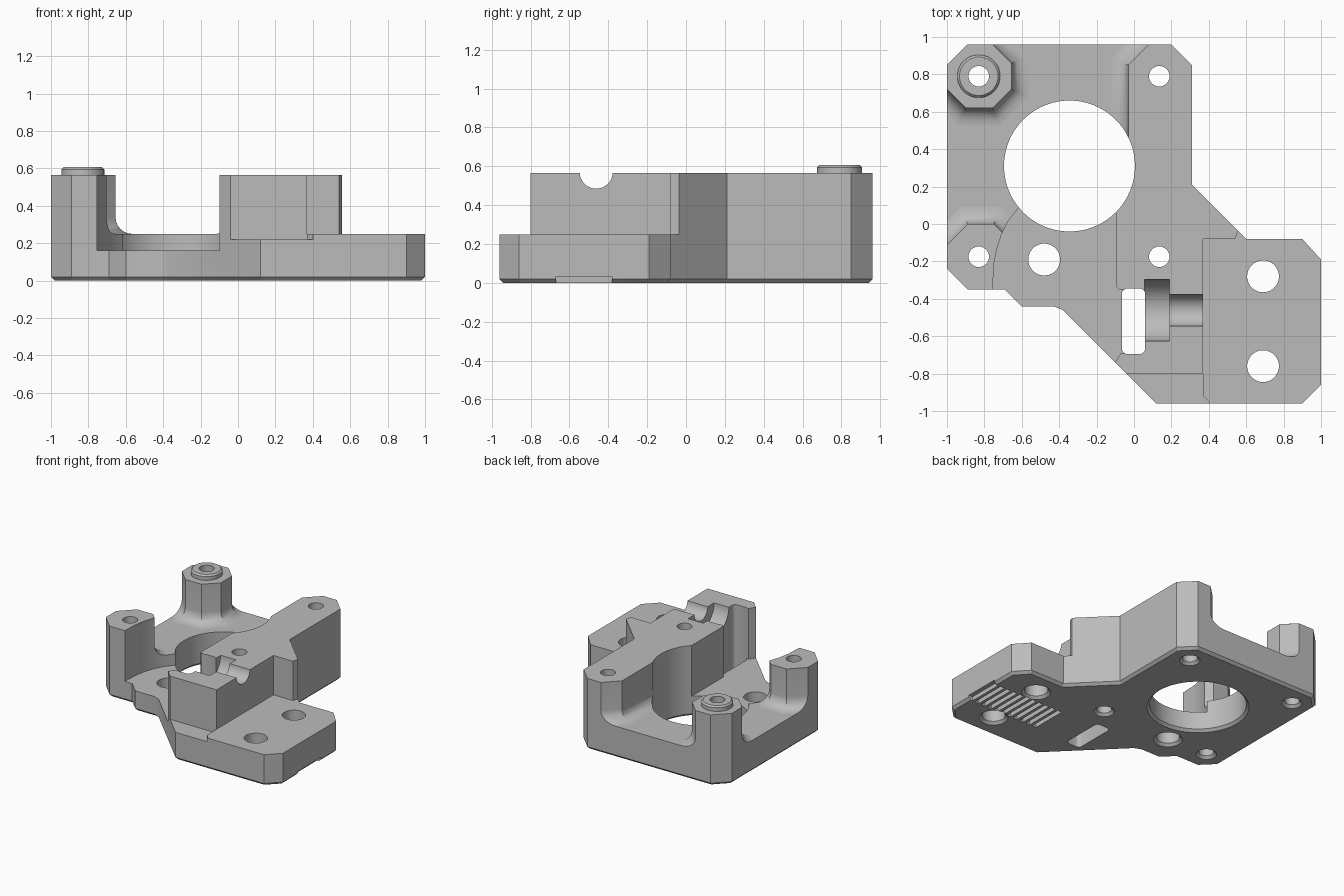
import bpy, bmesh, math
from mathutils import Vector, Matrix

cube = bpy.data.objects.get("Cube")
if cube:
    bpy.data.objects.remove(cube, do_unlink=True)

grey = bpy.data.materials.new("plain_grey")
grey.use_nodes = True
COLOUR = (0.5, 0.5, 0.5, 1)
grey.diffuse_color = COLOUR
for node in grey.node_tree.nodes:
    if node.type == 'BSDF_PRINCIPLED':
        node.inputs["Base Color"].default_value = COLOUR

DECK, TOP = 0.25, 0.565


def offset(poly, d):
    """Mitred outward offset of a counter-clockwise polygon."""
    pts = [Vector(p) for p in poly]
    out = []
    for i, p in enumerate(pts):
        a = (p - pts[i - 1]).normalized()
        b = (pts[(i + 1) % len(pts)] - p).normalized()
        na, nb = Vector((a.y, -a.x)), Vector((b.y, -b.x))
        out.append(p + (na + nb) * (d / (1 + na.dot(nb))))
    return out


def loft(name, poly, levels, matrix=None):
    """Solid with one offset copy of the polygon at each (z, offset) level."""
    bm = bmesh.new()
    rings = [[bm.verts.new((p.x, p.y, z)) for p in offset(poly, d)] for z, d in levels]
    n = len(poly)
    for low, high in zip(rings, rings[1:]):
        for i in range(n):
            j = (i + 1) % n
            bm.faces.new((low[i], low[j], high[j], high[i]))
    bm.faces.new(rings[0][::-1])
    bm.faces.new(rings[-1])
    if matrix:
        bm.transform(matrix)
    mesh = bpy.data.meshes.new(name)
    bm.to_mesh(mesh)
    bm.free()
    mesh.materials.append(grey)
    obj = bpy.data.objects.new(name, mesh)
    bpy.context.scene.collection.objects.link(obj)
    return obj


def circle(x, y, r, n=48):
    return [(x + r * math.cos(2 * math.pi * i / n), y + r * math.sin(2 * math.pi * i / n))
            for i in range(n)]


def rect(x0, x1, y0, y1):
    return [(x0, y0), (x1, y0), (x1, y1), (x0, y1)]


def carve(obj, cutters, trim=None):
    """Trim to the outline, subtract cutters, apply and shade."""
    jobs = [(trim, 'INTERSECT')] if trim else []
    for cutter, op in jobs + [(c, 'DIFFERENCE') for c in cutters]:
        mod = obj.modifiers.new("cut", 'BOOLEAN')
        mod.operation, mod.solver, mod.object = op, 'EXACT', cutter
    bpy.context.view_layer.update()
    dg = bpy.context.evaluated_depsgraph_get()
    mesh = bpy.data.meshes.new_from_object(obj.evaluated_get(dg))
    obj.modifiers.clear()
    obj.data = mesh
    bpy.ops.object.select_all(action='DESELECT')
    obj.select_set(True)
    bpy.context.view_layer.objects.active = obj
    bpy.ops.object.shade_smooth_by_angle(angle=math.radians(30))


# Plate outline, counter-clockwise
outline = [(-1, -0.24), (-0.89, -0.35), (-0.69, -0.35), (-0.6, -0.44), (-0.43, -0.44),
           (-0.38, -0.46), (0.12, -0.96), (0.9, -0.96), (1, -0.86), (1, -0.19),
           (0.9, -0.08), (0.6, -0.08), (0.31, 0.21), (0.31, 0.85), (0.2, 0.96),
           (-0.89, 0.96), (-1, 0.85)]

# Parts: plate, two pillars, rail and clamp head
plate = loft("base_plate", outline, [(0, -0.02), (0.02, 0), (DECK, 0)])

R = 0.09
steps = [k * math.pi / 12 for k in range(7)]
skirt = [(DECK + R * (1 - math.cos(a)), R * (1 - math.sin(a))) for a in steps] + [(TOP, 0)]
back_pillar = loft("back_pillar", [(-1.1, 0.82), (-0.9, 0.62), (-0.755, 0.62), (-0.655, 0.72),
                                   (-0.655, 0.86), (-0.895, 1.1), (-1.1, 1.1)], skirt)
front_pillar = loft("front_pillar", [(-1.1, -0.5), (-0.6, -0.5), (-0.6, -0.15),
                                     (-0.75, 0), (-0.89, 0), (-1.1, -0.21)], skirt)
rail = loft("back_rail", [(-0.03, 0.21), (0.5, 0.21), (0.5, 1.1), (0.22, 1.1), (-0.03, 0.85)], skirt)
head = loft("clamp_head", [(-0.3, -0.8), (0.37, -0.8), (0.37, -0.08), (0.54, -0.08),
                           (0.62, 0.15), (0.62, 0.21), (-0.3, 0.21)], [(DECK, 0), (TOP, 0)])
collar = loft("pillar_collar", circle(-0.83, 0.79, 0.115),
              [(TOP, 0), (0.595, 0), (0.607, -0.012)])

# Cutters
trim = loft("trim_cutter", outline, [(-1, 0), (2, 0)])
recess = loft("recess_cutter", [(-0.76, -0.7), (-0.2, -0.9), (-0.1, -0.74), (-0.07, -0.69),
                                (0, -0.69), (0, -0.35), (-0.08, -0.35), (-0.095, -0.335),
                                (-0.095, 0.1), (-0.3, 0.25), (-0.5, 0.2), (-0.61, 0.095),
                                (-0.67, 0.02), (-0.71, -0.06), (-0.735, -0.14),
                                (-0.75, -0.22), (-0.755, -0.35)], [(0.16, 0), (1, 0)])

flared = [(-0.03, 0.05), (0.02, 0), (1, 0)]
bore = loft("bore_cutter", circle(-0.345, 0.31, 0.35, 96), flared)
narrow = [loft("bolt_cutter", circle(x, y, 0.055), flared)
          for x, y in [(-0.83, 0.79), (-0.83, -0.175), (0.135, 0.79), (0.135, -0.175)]]
wide = [loft("wide_bolt_cutter", circle(x, y, 0.085), flared)
        for x, y in [(-0.48, -0.19), (0.69, -0.28), (0.69, -0.76)]]

slot_poly = [(cx + 0.03 * math.cos(a), cy + 0.03 * math.sin(a))
             for cx, cy, start in [(0.03, -0.375, 0), (-0.035, -0.375, 1),
                                   (-0.035, -0.665, 2), (0.03, -0.665, 3)]
             for a in [(start + k / 5) * math.pi / 2 for k in range(6)]]
slot = loft("slot_cutter", slot_poly, [(-1, 0), (1, 0)])

# Sideways screw channel and nut trap
sideways = Matrix.Rotation(math.pi / 2, 4, 'Y')
nut = loft("nut_cutter", circle(-0.57, -0.462, 0.165), [(0.055, 0), (0.19, 0)], sideways)
screw = loft("screw_cutter", circle(-0.57, -0.462, 0.085), [(0.1, 0), (0.6, 0)], sideways)

ledge = loft("ledge_cutter", [(-0.4, -1.2), (0.4, -1.2), (0.4, -0.95), (0.37, -0.92),
                              (0.37, -0.8), (-0.4, -0.8)], [(0.22, 0), (1, 0)])

# Toothed belt grooves under the plate
grooves = []
for i in range(11):
    edge = 1 - 0.06 * i
    grooves.append(loft("groove_cutter", rect(edge - 0.035, edge + (0.1 if i == 0 else 0),
                                              -0.67, -0.38), [(-0.1, 0), (0.033, 0)]))

carve(plate, [recess, bore, slot, ledge] + narrow + wide + grooves)
carve(back_pillar, [narrow[0]], trim)
carve(front_pillar, [recess, bore, narrow[1]], trim)
carve(rail, [bore, recess, narrow[2]], trim)
carve(head, [recess, bore, slot, nut, screw, narrow[3]], trim)
carve(collar, [narrow[0]])

for cutter in [trim, recess, bore, slot, nut, screw, ledge] + narrow + wide + grooves:
    bpy.data.objects.remove(cutter, do_unlink=True)
